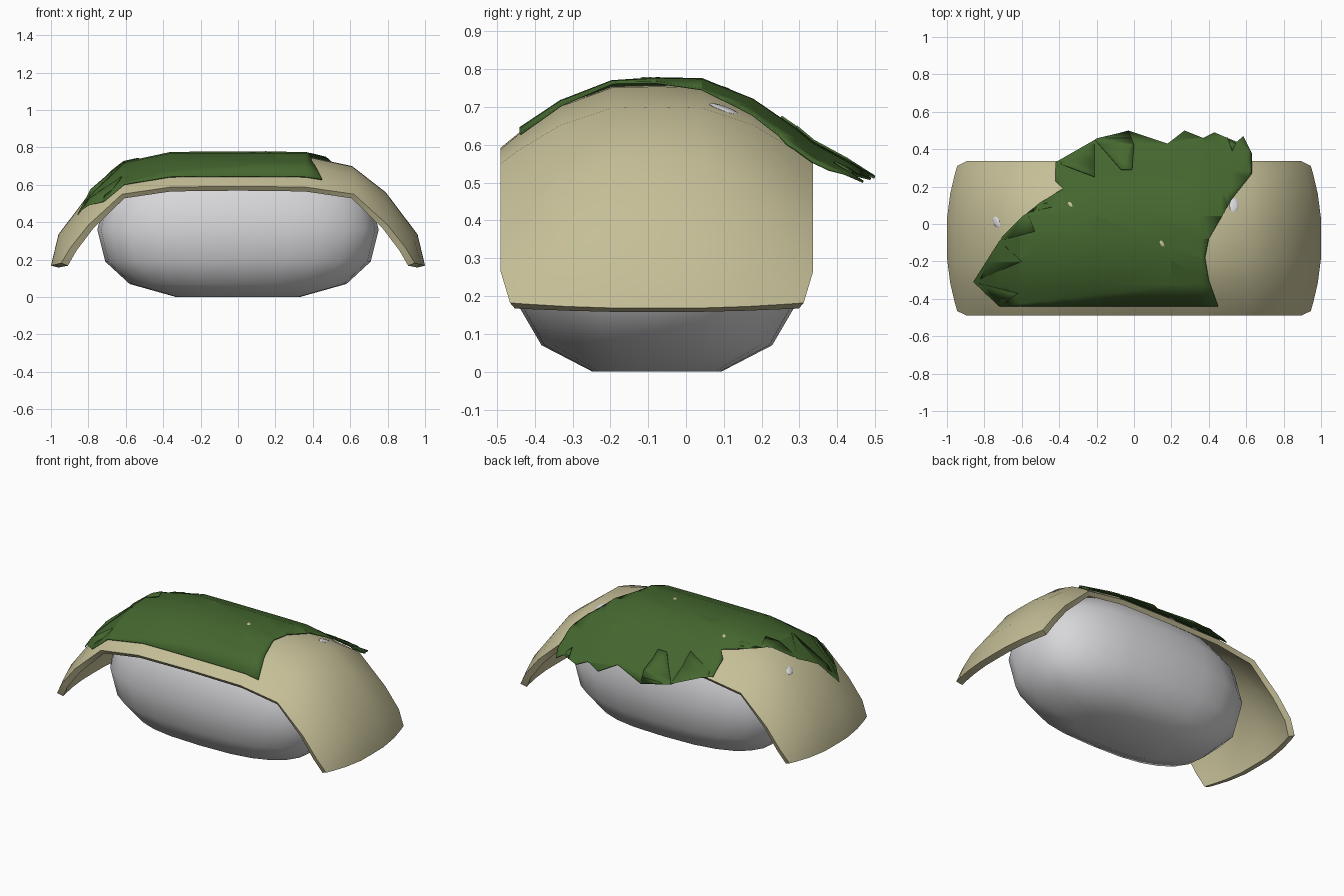
import bpy, bmesh, math
from mathutils import Vector

if "Cube" in bpy.data.objects:
    bpy.data.objects.remove(bpy.data.objects["Cube"])

YC = -0.077  # centre line of rice and slab


def material(name, col):
    m = bpy.data.materials.new(name)
    m.diffuse_color = (*col, 1)
    m.use_nodes = True
    m.node_tree.nodes["Principled BSDF"].inputs["Base Color"].default_value = m.diffuse_color
    return m


RICE = material("rice white", (0.68, 0.68, 0.70))
TAN = material("pale tan", (0.56, 0.52, 0.31))
GREEN = material("leaf green", (0.058, 0.135, 0.028))


def make(name, bm, mat, angle=None):
    me = bpy.data.meshes.new(name)
    bmesh.ops.recalc_face_normals(bm, faces=bm.faces)
    bm.to_mesh(me)
    bm.free()
    ob = bpy.data.objects.new(name, me)
    bpy.context.collection.objects.link(ob)
    me.materials.append(mat)
    if angle:
        bpy.ops.object.select_all(action='DESELECT')
        ob.select_set(True)
        bpy.context.view_layer.objects.active = ob
        bpy.ops.object.shade_smooth_by_angle(angle=math.radians(angle))
    return ob


def interp(table, t):
    """Piecewise linear lookup, extended past the last point."""
    for (a, p), (b, q) in zip(table, table[1:]):
        if t <= b:
            break
    return p + (q - p) * (t - a) / (b - a)


# Rice: stacked rounded-rectangle rings
levels = [(0, .33, .17), (.07, .58, .305), (.19, .71, .375), (.36, .752, .405),
          (.53, .71, .375), (.65, .58, .305), (.722, .33, .17)]
bm = bmesh.new()
rings = []
N = 24
for z, hx, hy in levels:
    ring = []
    for i in range(N):
        a = 2 * math.pi * i / N
        c, s = math.cos(a), math.sin(a)
        ring.append(bm.verts.new((hx * math.copysign(abs(c) ** .75, c),
                                  YC + hy * math.copysign(abs(s) ** .75, s), z)))
    rings.append(ring)
for r, q in zip(rings, rings[1:]):
    for i in range(N):
        bm.faces.new((r[i], r[(i + 1) % N], q[(i + 1) % N], q[i]))
bm.faces.new(rings[0])
bm.faces.new(rings[-1])
make("rice_block", bm, RICE, 60)

# Slab: centre profile blended to a lower edge profile, mirrored both ways
centre = [(0, .757), (.36, .754), (.61, .70), (.79, .56), (.96, .335), (1, .168)]
edge = [(0, .592), (.36, .588), (.62, .55), (.80, .385), (.895, .265), (.945, .182)]
weight = [(0, 0), (.12, .02), (.255, .32), (.365, .76), (.413, 1), (.58, 1.55)]
half = weight[:5]
cols = [(-v, w) for v, w in reversed(half[1:])] + half
bm = bmesh.new()
rows = []
for sgn, i in [(-1, k) for k in range(5, 0, -1)] + [(1, k) for k in range(6)]:
    row = []
    for v, w in cols:
        p = Vector(centre[i]).lerp(Vector(edge[i]), w)
        narrow = .94 if i == 5 else 1
        row.append(bm.verts.new((sgn * p.x, YC + v * narrow, p.y)))
    rows.append(row)
for r, q in zip(rows, rows[1:]):
    for j in range(len(cols) - 1):
        bm.faces.new((r[j], q[j], q[j + 1], r[j + 1]))
bm.normal_update()
if sum(f.normal.z for f in bm.faces) < 0:
    bmesh.ops.reverse_faces(bm, faces=bm.faces)
# thickness, growing towards the ends
top = list(bm.faces)
low = {v: bm.verts.new(v.co - v.normal * (.03 + .03 * max(0, abs(v.co.x) - .6)))
       for v in list(bm.verts)}
rim = [e for e in bm.edges if e.is_boundary]
for f in top:
    bm.faces.new([low[v] for v in reversed(f.verts)])
for e in rim:
    a, b = e.verts
    bm.faces.new((a, b, low[b], low[a]))
make("draped_slab", bm, TAN, 50)


def height(x, y):
    c, e = interp(centre, abs(x)), interp(edge, abs(x))
    return c + (e - c) * interp(weight, abs(y - YC))


# Leaf: ragged outline cut into a grid, then draped over the slab
outline = [(-.72, -.44), (.45, -.44), (.40, -.30), (.38, -.18), (.40, -.08), (.47, .04),
           (.52, .13), (.63, .27), (.63, .38), (.585, .47), (.55, .44), (.525, .39),
           (.50, .46), (.43, .49), (.37, .46), (.27, .50), (.18, .43), (-.03, .50),
           (0, .42), (-.01, .29), (-.07, .29), (-.21, .45), (-.21, .25), (-.42, .33),
           (-.42, .23), (-.38, .19), (-.46, .14), (-.44, .09), (-.57, .06), (-.53, -.04),
           (-.72, -.09), (-.60, -.20), (-.86, -.31), (-.62, -.37)]
bm = bmesh.new()
bm.faces.new([bm.verts.new((x, y, 0)) for x, y in outline])
bmesh.ops.triangulate(bm, faces=bm.faces)
cuts = [((x * s, 0, 0), (1, 0, 0)) for x in (.2, .36, .5, .61, .79) for s in (-1, 1)]
cuts += [((0, YC + v * s, 0), (0, 1, 0)) for v in (.002, .12, .255, .365, .413, .5) for s in (-1, 1)]
for co, no in cuts:
    bmesh.ops.bisect_plane(bm, geom=bm.verts[:] + bm.edges[:] + bm.faces[:],
                           plane_co=co, plane_no=no)
for v in bm.verts:
    lift = .016 + .008 * max(0, 1 - abs(v.co.y) / .3)
    v.co.z = height(v.co.x, v.co.y) + lift
leaf = make("ragged_leaf", bm, GREEN, 25)
if sum(p.normal.z for p in leaf.data.polygons) < 0:
    leaf.data.flip_normals()
sol = leaf.modifiers.new("thickness", 'SOLIDIFY')
sol.thickness = .006

# Loose grains lying on the slab and leaf
for k, (x, y, r, turn, mat) in enumerate([
        (-.735, .01, .034, .6, RICE), (.535, .10, .042, 2.0, RICE),
        (-.22, .28, .03, 1.2, RICE), (-.02, .315, .03, 1.6, RICE),
        (-.34, .105, .016, 2.2, TAN), (.15, -.105, .018, 1.8, TAN)]):
    bm = bmesh.new()
    bmesh.ops.create_icosphere(bm, subdivisions=2, radius=r)
    d = .02
    n = Vector((height(x - d, y) - height(x + d, y), height(x, y - d) - height(x, y + d), 2 * d))
    q = n.to_track_quat('Z', 'Y')
    base = Vector((x, y, height(x, y) + (.022 if mat == TAN else .001)))
    for v in bm.verts:
        a, b = v.co.x, v.co.y * .6
        p = Vector((a * math.cos(turn) - b * math.sin(turn),
                    a * math.sin(turn) + b * math.cos(turn), v.co.z * .15))
        v.co = base + q @ p
    make(f"loose_grain_{k}", bm, mat, 60)
